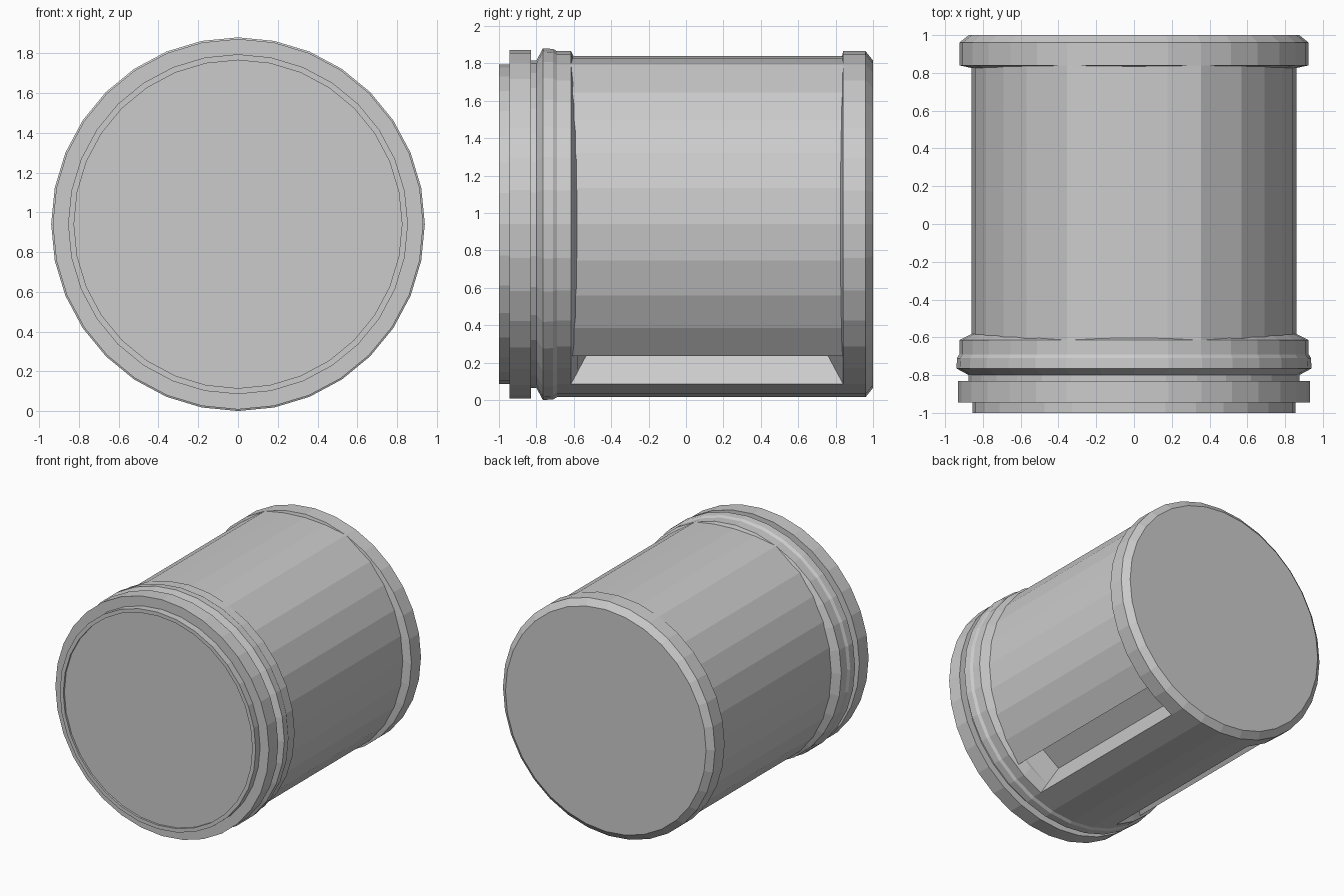
import bpy, bmesh
from math import sin, cos, radians

if "Cube" in bpy.data.objects:
    bpy.data.objects.remove(bpy.data.objects["Cube"])

CZ = 0.94      # height of the barrel axis
SIDES = 32


def finish(bm, name):
    bmesh.ops.recalc_face_normals(bm, faces=bm.faces)
    me = bpy.data.meshes.new(name)
    bm.to_mesh(me)
    bm.free()
    ob = bpy.data.objects.new(name, me)
    bpy.context.collection.objects.link(ob)
    return ob


def loft(name, loops):
    """Skin a list of equal-length point loops and cap both ends."""
    bm = bmesh.new()
    rows = [[bm.verts.new(p) for p in loop] for loop in loops]
    n = len(rows[0])
    for a, b in zip(rows, rows[1:]):
        for i in range(n):
            j = (i + 1) % n
            bm.faces.new((a[i], a[j], b[j], b[i]))
    bm.faces.new(rows[0])
    bm.faces.new(rows[-1])
    return finish(bm, name)


def lathe(name, profile):
    """Turn (y, radius) pairs around the barrel axis."""
    step = 360 / SIDES
    return loft(name, [[(r * cos(radians(step * i)), y, CZ + r * sin(radians(step * i)))
                        for i in range(SIDES)] for y, r in profile])


# Stepped front collar and chamfered rear collar
lathe("front_collar", [(-0.985, 0.825), (-1.0, 0.825), (-1.0, 0.855), (-0.945, 0.855),
                       (-0.945, 0.932), (-0.83, 0.932), (-0.83, 0.875), (-0.80, 0.875),
                       (-0.765, 0.94), (-0.71, 0.937), (-0.69, 0.925), (-0.615, 0.925),
                       (-0.58, 0.855)])
lathe("rear_collar", [(0.825, 0.855), (0.84, 0.925), (0.96, 0.925), (1.0, 0.875)])

# Barrel section, right half from bottom to top, then mirrored
half = [(0.925 * sin(radians(a)), -0.925 * cos(radians(a))) for a in (0, 11.25, 22.5)]
half += [(-0.137 + 0.997 * cos(radians(a * 11.25)), 0.997 * sin(radians(a * 11.25)))
         for a in range(-4, 5)]
half += [(0.354, 0.855), (0.178, 0.889), (0.0, 0.90)]
section = half + [(-x, z) for x, z in half[-2:0:-1]]
barrel = loft("barrel", [[(x, y, CZ + z) for x, z in section] for y in (-0.615, 0.84)])

# Tapered slots on both sides of the bottom pad
ax, az = half[2]
bx, bz = half[3]
length = ((bx - ax) ** 2 + (bz - az) ** 2) ** 0.5
tx, tz = (bx - ax) / length, (bz - az) / length
for side, label in ((1, "right"), (-1, "left")):
    loops = []
    for d in (-0.03, 0.2):
        s, e = 0.2 * d, 0.5 * d
        corners = [(-0.615 + e, s), (0.84 - e, s), (0.84 - e, length - s), (-0.615 + e, length - s)]
        loops.append([(side * (ax + tx * t - tz * d), y, CZ + az + tz * t + tx * d)
                      for y, t in corners])
    cutter = loft(label + "_slot_cutter", loops)
    cutter.hide_render = True
    cutter.hide_set(True)
    cut = barrel.modifiers.new(label + "_slot", 'BOOLEAN')
    cut.object = cutter
    cut.operation = 'DIFFERENCE'
    cut.solver = 'EXACT'
